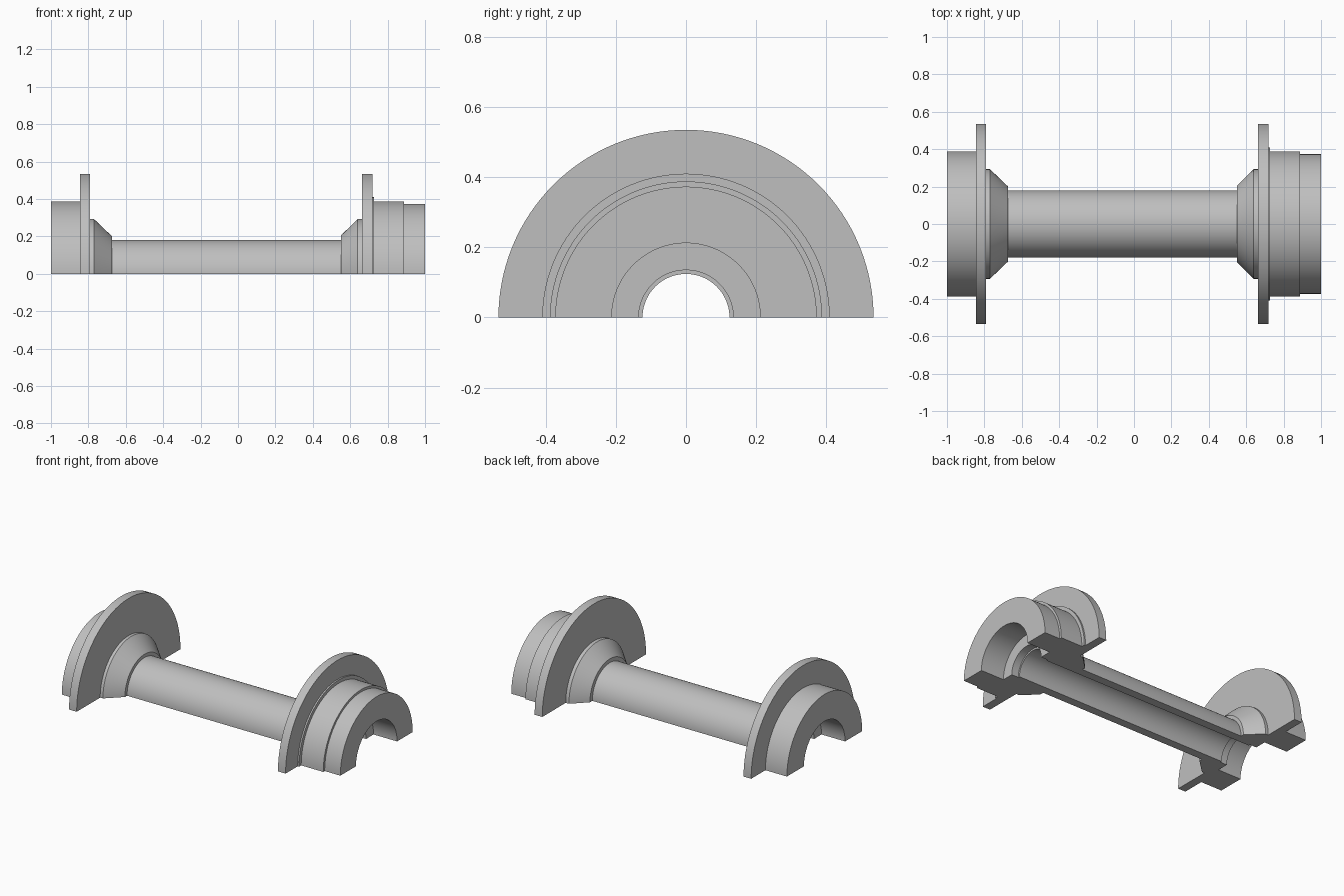
import bpy, bmesh
from math import pi, cos, sin, radians

cube = bpy.data.objects.get("Cube")
if cube:
    bpy.data.objects.remove(cube, do_unlink=True)

SEGMENTS = 64

grey = bpy.data.materials.new("plain grey")
grey.use_nodes = True
colour = (0.52, 0.52, 0.52, 1)
grey.diffuse_color = colour
grey.node_tree.nodes["Principled BSDF"].inputs["Base Color"].default_value = colour


def half_revolve(name, profile):
    """Sweep a closed (x, radius) profile half a turn over the x axis and cap it."""
    bm = bmesh.new()
    rings = []
    for i in range(SEGMENTS + 1):
        a = pi * i / SEGMENTS
        rings.append([bm.verts.new((x, -r * cos(a), r * sin(a))) for x, r in profile])
    n = len(profile)
    for near, far in zip(rings, rings[1:]):
        for j in range(n):
            k = (j + 1) % n
            bm.faces.new((near[j], near[k], far[k], far[j]))
    bm.faces.new(rings[0])
    bm.faces.new(rings[-1])
    bmesh.ops.recalc_face_normals(bm, faces=bm.faces[:])
    mesh = bpy.data.meshes.new(name)
    bm.to_mesh(mesh)
    bm.free()
    mesh.materials.append(grey)
    obj = bpy.data.objects.new(name, mesh)
    bpy.context.collection.objects.link(obj)
    bpy.ops.object.select_all(action="DESELECT")
    obj.select_set(True)
    bpy.context.view_layer.objects.active = obj
    bpy.ops.object.shade_smooth_by_angle(angle=radians(30))
    return obj


# Outside: plain hub, flange, cone, tube, cone, flange, stepped hub
plain_end = [(-1, 0.388), (-0.845, 0.388), (-0.845, 0.535), (-0.79, 0.535),
             (-0.79, 0.293), (-0.77, 0.293), (-0.675, 0.202), (-0.675, 0.18)]
stepped_end = [(0.55, 0.18), (0.55, 0.205), (0.64, 0.293), (0.663, 0.293),
               (0.663, 0.535), (0.718, 0.535), (0.718, 0.41), (0.728, 0.41),
               (0.728, 0.388), (0.887, 0.388), (0.887, 0.373), (1, 0.373)]

# Inside: wide recess, shallow step and narrow bore, mirrored for the other end
recess = [(1, 0.212), (0.83, 0.212), (0.83, 0.135), (0.78, 0.135), (0.78, 0.124)]
bore = recess + [(-x, r) for x, r in reversed(recess)]

half_revolve("half_spool", plain_end + stepped_end + bore)
